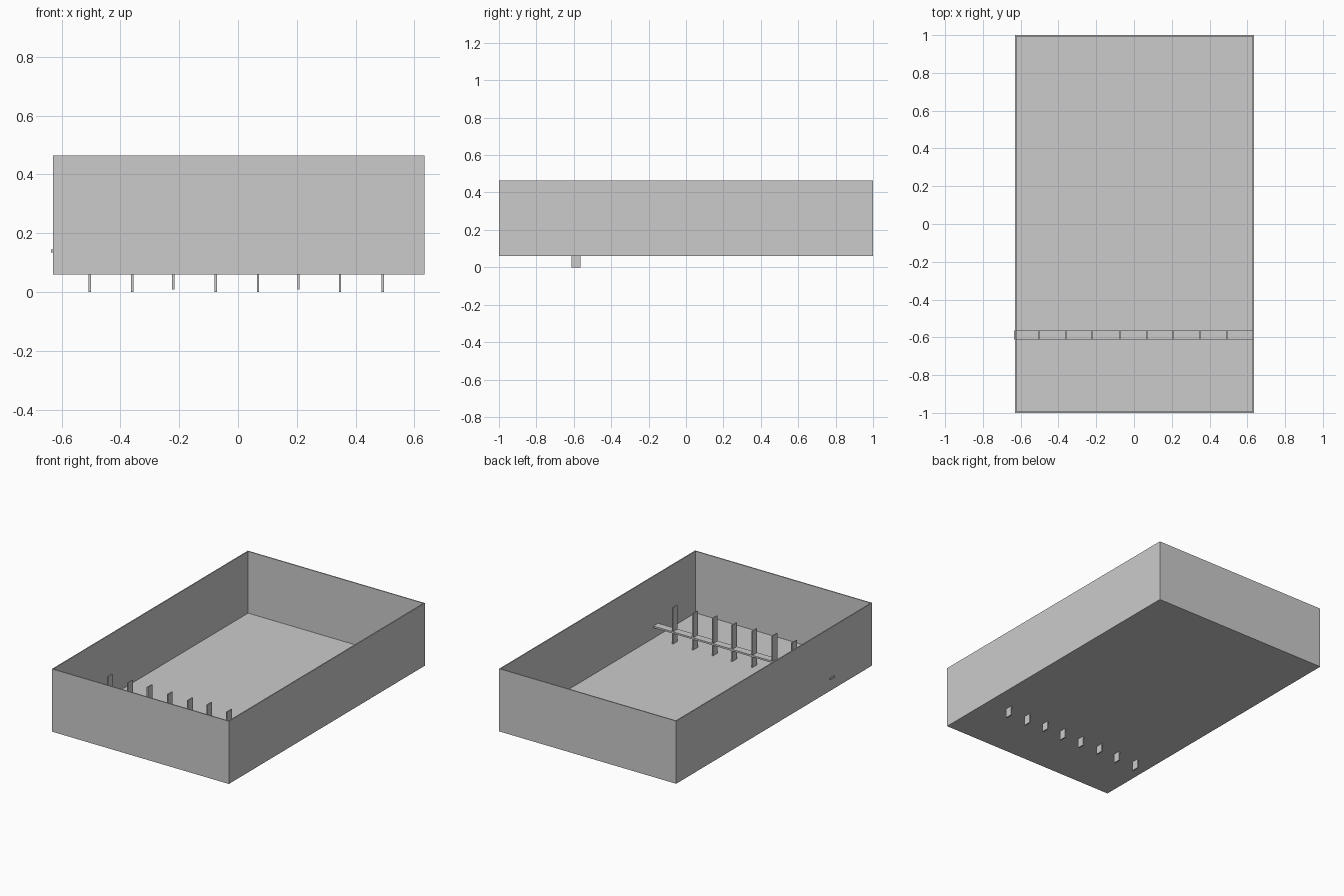
import bpy
import bmesh

if "Cube" in bpy.data.objects:
    bpy.data.objects.remove(bpy.data.objects["Cube"])


def box(name, lo, hi):
    """Axis-aligned box between two corners."""
    bm = bmesh.new()
    bmesh.ops.create_cube(bm, size=1)
    for v in bm.verts:
        v.co = [(a + b) / 2 + c * (b - a) for a, b, c in zip(lo, hi, v.co)]
    mesh = bpy.data.meshes.new(name)
    bm.to_mesh(mesh)
    bm.free()
    obj = bpy.data.objects.new(name, mesh)
    bpy.context.collection.objects.link(obj)
    return obj


X0, X1, Z0, Z1 = -0.63, 0.635, 0.06, 0.465
WALL, FLOOR = 0.01, 0.006

# Open tray: inset the top face and push it down to form walls and floor
tray = box("tray", (X0, -1, Z0), (X1, 1, Z1))
bm = bmesh.new()
bm.from_mesh(tray.data)
bm.normal_update()
top = max(bm.faces, key=lambda f: f.calc_center_median().z)
bmesh.ops.inset_region(bm, faces=[top], thickness=WALL)
well = bmesh.ops.extrude_face_region(bm, geom=[top])["geom"]
bmesh.ops.delete(bm, geom=[top], context="FACES")
for v in (g for g in well if isinstance(g, bmesh.types.BMVert)):
    v.co.z = Z0 + FLOOR
bmesh.ops.recalc_face_normals(bm, faces=bm.faces)
bm.to_mesh(tray.data)
bm.free()

# Flat crossbar, poking slightly through the left wall
Y0, Y1 = -0.612, -0.564
box("crossbar", (-0.636, Y0, 0.134), (0.632, Y1, 0.145))

# Upright slats through the floor; two sit slightly higher
slats = [(-0.505, 0), (-0.36, 0), (-0.22, 0.008), (-0.076, 0),
         (0.068, 0), (0.206, 0.008), (0.347, 0), (0.492, 0)]
for i, (x, z) in enumerate(slats):
    box(f"slat_{i + 1}", (x - 0.004, Y0, z), (x + 0.004, Y1, z + 0.3))
